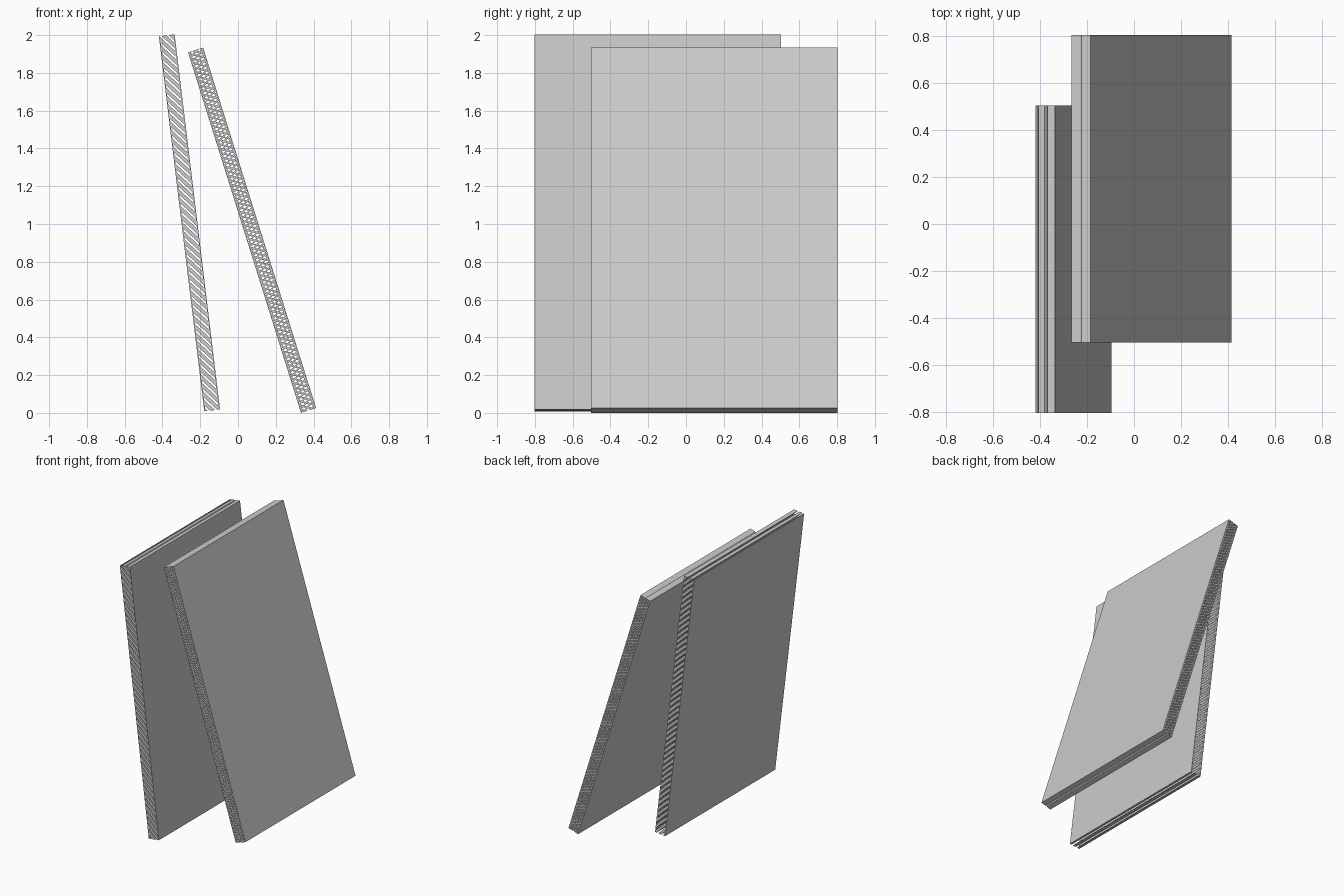
import bpy, bmesh, math

if "Cube" in bpy.data.objects:
    bpy.data.objects.remove(bpy.data.objects["Cube"])

WIDTH, LENGTH, THICK, LINER = 1.306, 2.0, 0.084, 0.006


def clip(poly, limit, sign):
    # keep the part of a 2D polygon where sign * z <= sign * limit
    out = []
    for i, a in enumerate(poly):
        b = poly[(i + 1) % len(poly)]
        da, db = sign * (a[1] - limit), sign * (b[1] - limit)
        if da <= 0:
            out.append(a)
        if da * db < 0:
            t = da / (da - db)
            out.append((a[0] + t * (b[0] - a[0]), limit))
    return out


def prism(bm, poly):
    # extrude an xz profile across the sheet width
    if len(poly) < 3:
        return
    face = bm.faces.new([bm.verts.new((x, -WIDTH / 2, z)) for x, z in poly])
    new = bmesh.ops.extrude_face_region(bm, geom=[face], use_keep_orig=True)["geom"]
    verts = [g for g in new if isinstance(g, bmesh.types.BMVert)]
    bmesh.ops.translate(bm, verts=verts, vec=(0, WIDTH, 0))


def finish(name, bm, location, lean):
    bmesh.ops.recalc_face_normals(bm, faces=bm.faces)
    mesh = bpy.data.meshes.new(name)
    bm.to_mesh(mesh)
    bm.free()
    ob = bpy.data.objects.new(name, mesh)
    ob.location = location
    ob.rotation_euler = (0, -lean, 0)
    bpy.context.collection.objects.link(ob)


def sheet(name, location, lean, pitch, web, rise, directions):
    h, half = THICK / 2, LENGTH / 2
    # flat outer liners
    bm = bmesh.new()
    for x0, x1 in ((-h, -h + LINER), (h - LINER, h)):
        prism(bm, [(x0, -half), (x1, -half), (x1, half), (x0, half)])
    finish(name + "_liners", bm, location, lean)

    # slanted inner webs running across the sheet
    bm = bmesh.new()
    w = h - LINER
    for d in directions:
        for i in range(int((LENGTH + 2 * rise) / pitch) + 1):
            z = half + rise / 2 - i * pitch
            zl, zr = z + d * rise / 2, z - d * rise / 2
            poly = [(-w, zl - web), (w, zr - web), (w, zr), (-w, zl)]
            prism(bm, clip(clip(poly, half, 1), -half, -1))
    finish(name + "_webs", bm, location, lean)


# steeper sheet at the left, with webs slanting one way
sheet("left_sheet", (-0.257, -0.15, 1.006), math.radians(6.9),
      0.045, 0.030, 0.085, (1,))
# leaning sheet at the right, with a finer crossed core
sheet("right_sheet", (0.0745, 0.15, 0.967), math.radians(17.4),
      0.025, 0.010, 0.045, (1, -1))
